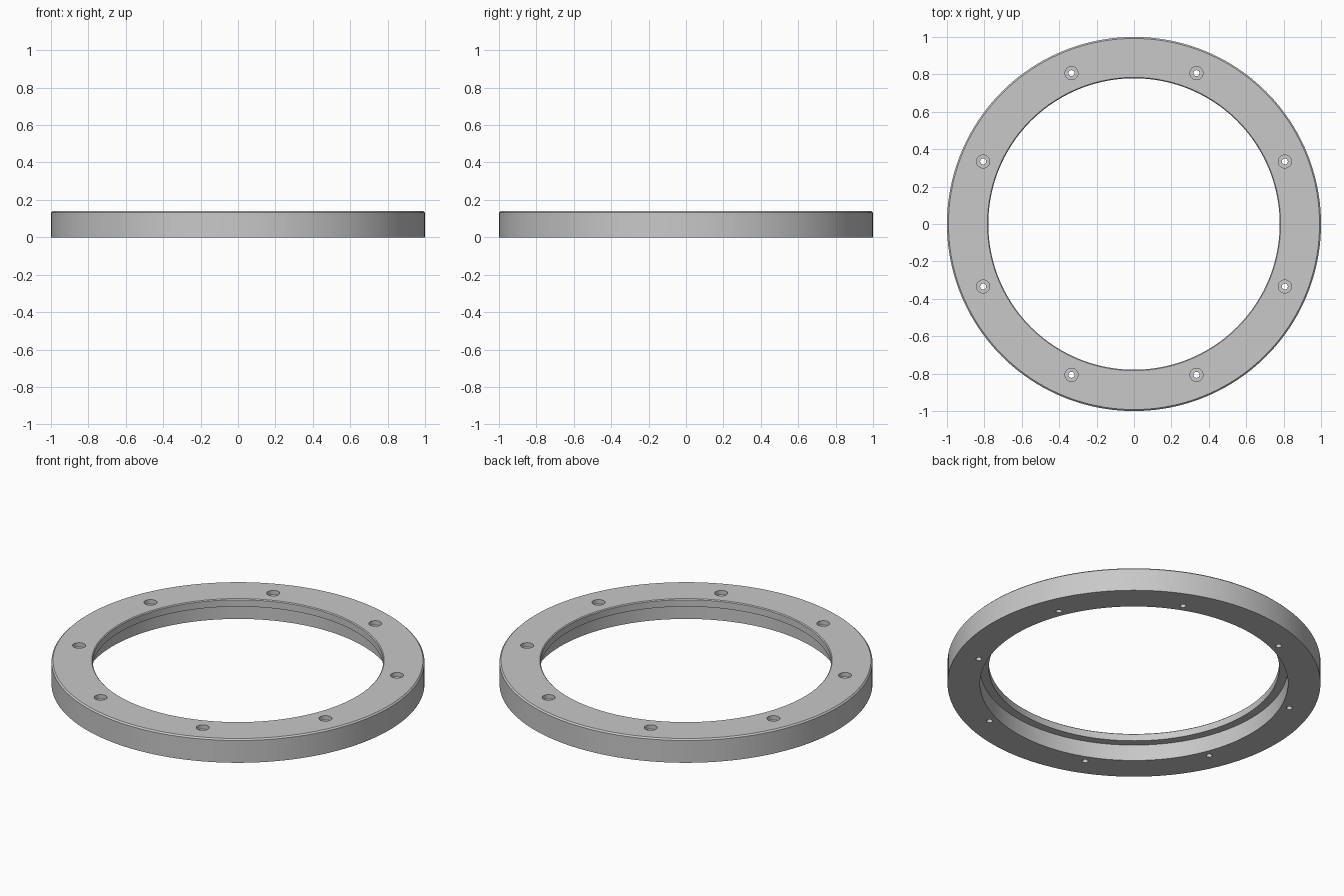
import bpy, bmesh
from math import cos, sin, pi, radians

cube = bpy.data.objects.get("Cube")
if cube:
    bpy.data.objects.remove(cube, do_unlink=True)

HEIGHT = 0.14
HOLES = 8
HOLE_CIRCLE = 0.873


def lathe(bm, profile, segments, centre=(0, 0), closed=False):
    """Spin (radius, z) points round a vertical axis; cap the ends unless closed."""
    rings = []
    for r, z in profile:
        rings.append([bm.verts.new((centre[0] + r * cos(2 * pi * i / segments),
                                    centre[1] + r * sin(2 * pi * i / segments), z))
                      for i in range(segments)])
    pairs = list(zip(rings, rings[1:]))
    if closed:
        pairs.append((rings[-1], rings[0]))
    else:
        bm.faces.new(rings[0])
        bm.faces.new(rings[-1])
    for a, b in pairs:
        for i in range(segments):
            j = (i + 1) % segments
            bm.faces.new((a[i], a[j], b[j], b[i]))


def make_object(name, bm):
    bmesh.ops.recalc_face_normals(bm, faces=bm.faces)
    mesh = bpy.data.meshes.new(name)
    bm.to_mesh(mesh)
    bm.free()
    obj = bpy.data.objects.new(name, mesh)
    bpy.context.collection.objects.link(obj)
    return obj


# Material
grey = bpy.data.materials.new("plain grey")
grey.use_nodes = True
colour = (0.58, 0.58, 0.58, 1)
grey.diffuse_color = colour
grey.node_tree.nodes["Principled BSDF"].inputs["Base Color"].default_value = colour

# Ring with chamfered top edges and a recess under the inner lip
bm = bmesh.new()
lathe(bm, [(1, 0), (1, HEIGHT - 0.008), (0.992, HEIGHT), (0.784, HEIGHT),
           (0.779, HEIGHT - 0.005), (0.779, 0.095), (0.826, 0.095), (0.826, 0)],
      160, closed=True)
ring = make_object("flange_ring", bm)
ring.data.materials.append(grey)

# Counterbored screw holes
bm = bmesh.new()
for k in range(HOLES):
    a = radians(22.5) + 2 * pi * k / HOLES
    lathe(bm, [(0.016, -0.05), (0.016, HEIGHT - 0.025),
               (0.035, HEIGHT - 0.025), (0.035, HEIGHT + 0.05)],
          32, (HOLE_CIRCLE * cos(a), HOLE_CIRCLE * sin(a)))
cutter = make_object("screw_hole_cutter", bm)
cutter.data.materials.append(grey)
cutter.hide_render = True

cut = ring.modifiers.new("screw holes", 'BOOLEAN')
cut.operation = 'DIFFERENCE'
cut.solver = 'EXACT'
cut.object = cutter

bpy.ops.object.select_all(action='DESELECT')
bpy.context.view_layer.objects.active = ring
ring.select_set(True)
bpy.ops.object.modifier_apply(modifier=cut.name)
bpy.data.objects.remove(cutter, do_unlink=True)
bpy.ops.object.shade_smooth_by_angle(angle=radians(30))
